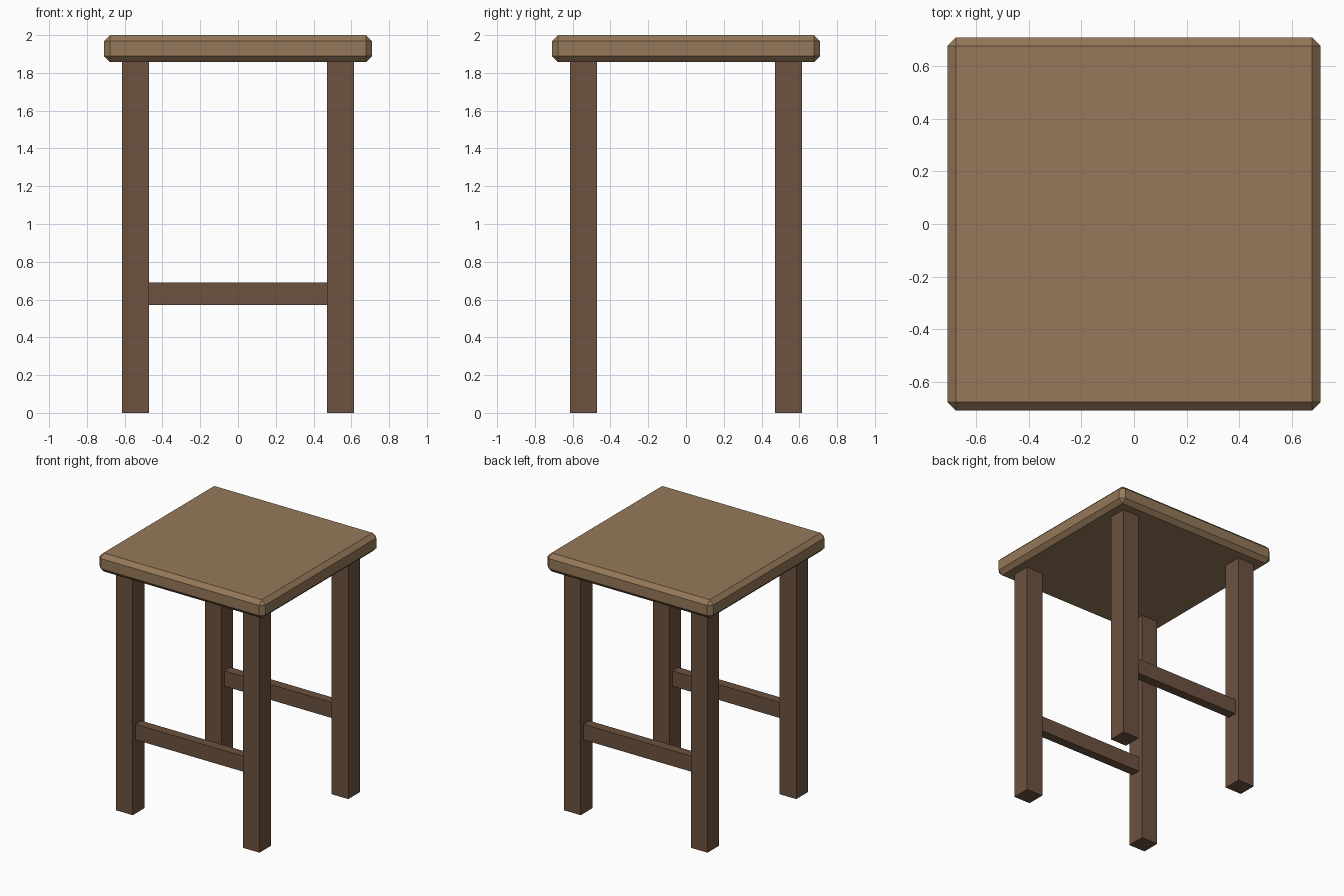
import bpy

cube = bpy.data.objects.get("Cube")
if cube:
    bpy.data.objects.remove(cube, do_unlink=True)


def material(name, color):
    mat = bpy.data.materials.new(name)
    mat.use_nodes = True
    mat.diffuse_color = color
    mat.node_tree.nodes["Principled BSDF"].inputs["Base Color"].default_value = color
    return mat


def box(name, size, center, mat):
    bpy.ops.mesh.primitive_cube_add(size=1, location=center)
    obj = bpy.context.object
    obj.name = name
    obj.scale = size
    bpy.ops.object.transform_apply(location=False, rotation=False, scale=True)
    obj.data.materials.append(mat)
    return obj


light_wood = material("light wood", (0.30, 0.19, 0.10, 1))
dark_wood = material("dark wood", (0.15, 0.085, 0.05, 1))

HEIGHT = 2.0
SEAT_WIDTH = 1.42
SEAT_THICK = 0.143
LEG_WIDTH = 0.143
LEG_OFFSET = 0.543
LEG_HEIGHT = HEIGHT - SEAT_THICK

# Seat slab with chamfered edges
seat = box("seat", (SEAT_WIDTH, SEAT_WIDTH, SEAT_THICK),
           (0, 0, HEIGHT - SEAT_THICK / 2), light_wood)
bevel = seat.modifiers.new("chamfer", "BEVEL")
bevel.width = 0.032
bevel.segments = 1

# Four square legs, with a rail joining each front and back pair
for depth, sy in (("front", -1), ("back", 1)):
    for side, sx in (("left", 1), ("right", -1)):
        box(f"{depth}_{side}_leg", (LEG_WIDTH, LEG_WIDTH, LEG_HEIGHT),
            (sx * LEG_OFFSET, sy * LEG_OFFSET, LEG_HEIGHT / 2), dark_wood)
    box(f"{depth}_rail", (2 * LEG_OFFSET - LEG_WIDTH, 0.072, 0.12),
        (0, sy * LEG_OFFSET, 0.63), dark_wood)
